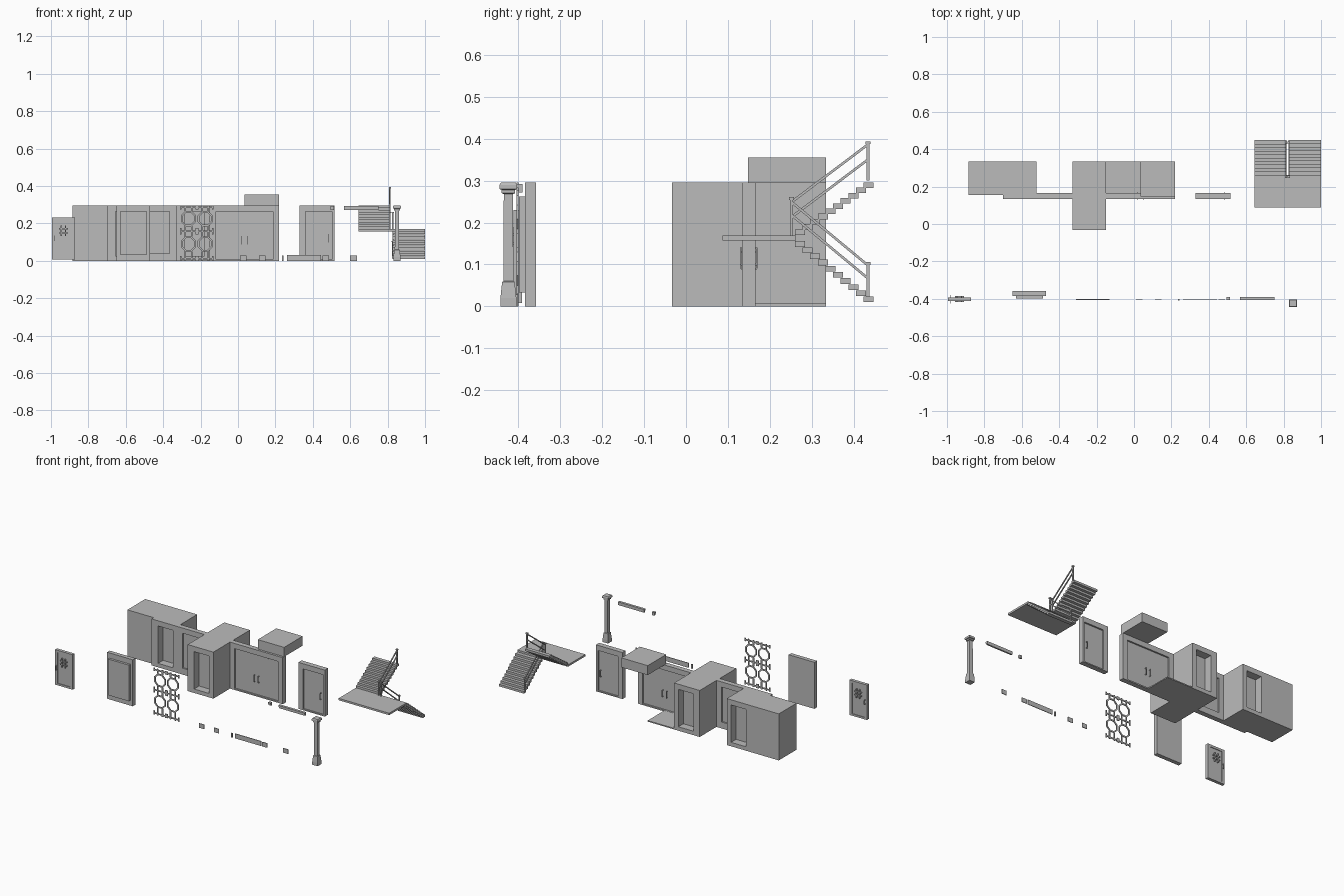
import bpy
import bmesh
from math import pi, cos, sin
from mathutils import Matrix, Vector

default = bpy.data.objects.get("Cube")
if default:
    bpy.data.objects.remove(default, do_unlink=True)

plaster = bpy.data.materials.new("plain grey")
plaster.use_nodes = True
grey = (0.5, 0.5, 0.5, 1)
plaster.diffuse_color = grey
plaster.node_tree.nodes["Principled BSDF"].inputs["Base Color"].default_value = grey

WALL_HEIGHT = 0.295
WALL_FRONT, WALL_BACK = 0.134, 0.166
ROOM_BACK = 0.334
DISPLAY = -0.4


def finish(name, bm):
    """Turn a bmesh into a named grey object."""
    bmesh.ops.recalc_face_normals(bm, faces=bm.faces)
    mesh = bpy.data.meshes.new(name)
    bm.to_mesh(mesh)
    bm.free()
    obj = bpy.data.objects.new(name, mesh)
    bpy.context.collection.objects.link(obj)
    mesh.materials.append(plaster)
    return obj


def add_box(bm, x, y, z):
    """Box between three (low, high) ranges."""
    size = [r[1] - r[0] for r in (x, y, z)]
    mid = [sum(r) / 2 for r in (x, y, z)]
    bmesh.ops.create_cube(bm, size=1, matrix=Matrix.Translation(mid) @ Matrix.Diagonal((*size, 1)))


def boxes(name, *ranges):
    bm = bmesh.new()
    for r in ranges:
        add_box(bm, *r)
    return finish(name, bm)


def beam(bm, start, end, width):
    """Square bar between two points."""
    a, b = Vector(start), Vector(end)
    turn = (b - a).to_track_quat('Z', 'X').to_matrix().to_4x4()
    scale = Matrix.Diagonal((width, width, (b - a).length, 1))
    bmesh.ops.create_cube(bm, size=1, matrix=Matrix.Translation((a + b) / 2) @ turn @ scale)


def framed(name, x, y, z, hole_x, hole_z, recess):
    """Block with a recessed panel on its front and back."""
    core = (y[0] + recess, y[1] - recess)
    parts = [((x[0], hole_x[0]), y, z), ((hole_x[1], x[1]), y, z),
             (hole_x, y, (hole_z[1], z[1])), (hole_x, core, hole_z)]
    if hole_z[0] > z[0]:
        parts.append((hole_x, y, (z[0], hole_z[0])))
    return boxes(name, *parts)


def pull(name, x, y, z, length=0.04):
    """U shaped handles on both sides of a door slab."""
    bm = bmesh.new()
    t = 0.002
    for face, out in ((y[0], -1), (y[1], 1)):
        tip = face + out * 0.01
        reach = (min(face, tip), max(face, tip))
        for end in (z - length / 2, z + length / 2):
            add_box(bm, (x - t, x + t), reach, (end - t, end + t))
        add_box(bm, (x - t, x + t), (tip - t, tip + t), (z - length / 2, z + length / 2))
    return finish(name, bm)


# Room blocks with tall niches
full = (0, WALL_HEIGHT)
niche_z = (0.025, 0.262)
boxes("plain_room_block", ((-0.885, -0.7), (0.155, ROOM_BACK), full))
framed("side_room_block", (-0.7, -0.52), (WALL_FRONT, ROOM_BACK), full, (-0.655, -0.55), niche_z, 0.05)
framed("centre_room_block", (-0.33, -0.15), (-0.033, ROOM_BACK), full, (-0.285, -0.18), niche_z, 0.05)

# Walls
wall = (WALL_FRONT, WALL_BACK)
framed("window_wall", (-0.52, -0.33), wall, full, (-0.485, -0.365), (0.04, 0.262), 0.01)
framed("double_door_wall", (-0.15, 0.22), wall, full, (-0.118, 0.188), (0.007, 0.262), 0.01)
framed("single_door_wall", (0.33, 0.515), wall, full, (0.362, 0.503), (0.007, 0.262), 0.01)
boxes("double_door_threshold", ((-0.118, 0.188), wall, (0, 0.008)))
boxes("room_floor", ((-0.15, 0.035), (WALL_BACK, ROOM_BACK), (0, 0.007)))
boxes("roof_block", ((0.035, 0.22), (0.148, ROOM_BACK), (WALL_HEIGHT, 0.355)))

# Door leaves and pulls
slab = (WALL_FRONT + 0.007, WALL_BACK - 0.007)
for side, x in (("right", (-0.115, 0.033)), ("left", (0.037, 0.185))):
    boxes(side + "_door_leaf", (x, slab, (0.01, 0.258)))
pull("right_door_pull", 0.02, slab, 0.11)
pull("left_door_pull", 0.05, slab, 0.11)
pull("single_door_pull", 0.485, slab, 0.12)

# Small door with a barred peephole
door_y = (DISPLAY - 0.012, DISPLAY + 0.008)
framed("small_door", (-0.995, -0.872), door_y, (0.008, 0.23), (-0.977, -0.89), (0.02, 0.215), 0.004)
bars = []
bar_y = (DISPLAY - 0.018, DISPLAY + 0.014)
for offset in (-0.011, 0.011):
    for x, z in ((offset, 0), (0, offset)):
        w, h = (0.003, 0.028) if x else (0.024, 0.003)
        bars.append(((x - 0.934 - w, x - 0.934 + w), bar_y, (z + 0.16 - h, z + 0.16 + h)))
boxes("peephole_bars", *bars)
pull("small_door_pull", -0.982, door_y, 0.12, 0.025)

# Wall panel with raised front
boxes("wall_panel", ((-0.65, -0.47), (-0.384, -0.358), full))
boxes("raised_panel", ((-0.632, -0.487), (-0.399, -0.384), (0.033, 0.262)))

# Lattice screen of octagon rings and joining strips
bm = bmesh.new()
depth = (DISPLAY - 0.005, DISPLAY)
for cx in (-0.265, -0.175):
    for cz in (0.225, 0.09):
        rings = []
        for r in (0.044, 0.034):
            for y in depth:
                rings.append([bm.verts.new((cx + r * cos(pi / 8 + k * pi / 4), y,
                                            cz + r * sin(pi / 8 + k * pi / 4))) for k in range(8)])
        outer_f, outer_b, inner_f, inner_b = rings
        for p, q in ((outer_f, outer_b), (outer_b, inner_b), (inner_b, inner_f), (inner_f, outer_f)):
            for k in range(8):
                n = (k + 1) % 8
                bm.faces.new((p[k], p[n], q[n], q[k]))
    for side in (-0.017, 0.017):
        x = (cx + side - 0.004, cx + side + 0.004)
        for z in ((0, 0.05), (0.13, 0.185), (0.265, WALL_HEIGHT)):
            add_box(bm, x, depth, z)
    for z in (0.157, 0.01, 0.285):
        add_box(bm, (cx - 0.038, cx + 0.038), depth, (z - 0.004, z + 0.004))
    for x in (cx - 0.041, cx + 0.041):
        for z in ((0.14, 0.175), (0, 0.025), (0.275, WALL_HEIGHT)):
            add_box(bm, (x - 0.004, x + 0.004), depth, z)
finish("lattice_screen", bm)

# Skirting pieces and small plates
thin = (DISPLAY - 0.004, DISPLAY)
boxes("skirting_strip", ((0.262, 0.445), thin, (0, 0.03)))
boxes("skirting_end", ((0.236, 0.244), (DISPLAY - 0.008, DISPLAY), (0, 0.028)))
for i, x in enumerate((0.01, 0.113, 0.452, 0.6)):
    boxes("skirting_plate_%d" % i, ((x, x + 0.035), thin, (0, 0.028)))

# Crown moulding and its corner
for name, x0, x1 in (("crown_moulding", 0.567, 0.75), ("crown_corner", 0.495, 0.512)):
    boxes(name, ((x0, x1), (DISPLAY - 0.006, DISPLAY + 0.01), (0.282, 0.292)),
          ((x0, x1), (DISPLAY, DISPLAY + 0.01), (0.272, 0.282)))

# Square column from stacked profile levels
bm = bmesh.new()
profile = [(0, 0.019), (0.02, 0.019), (0.058, 0.015), (0.06, 0.012), (0.268, 0.011),
           (0.27, 0.016), (0.278, 0.016), (0.28, 0.021), (0.29, 0.021), (WALL_HEIGHT, 0.018)]
levels = []
for z, r in profile:
    levels.append([bm.verts.new((0.85 + r * sx, -0.424 + r * sy, z))
                   for sx, sy in ((-1, -1), (1, -1), (1, 1), (-1, 1))])
for low, high in zip(levels, levels[1:]):
    for k in range(4):
        n = (k + 1) % 4
        bm.faces.new((low[k], low[n], high[n], high[k]))
bm.faces.new(levels[0])
bm.faces.new(levels[-1])
finish("column", bm)

# Staircase: landing and two flights
boxes("landing", ((0.645, 1), (0.087, 0.262), (0.157, 0.169)))
STEPS = 10
for name, x, z0, rise in (("upper_flight", (0.645, 0.815), 0.17, 0.0125),
                          ("lower_flight", (0.825, 1), 0.142, -0.0147)):
    steps = []
    for i in range(STEPS):
        y, z = 0.26 + i * 0.0182, z0 + i * rise
        steps.append((x, (y, y + 0.024), (z, z + 0.0135)))
    boxes(name, *steps)

# Railings with posts, caps and double rails
NEAR, FAR = 0.252, 0.434
for name, x, foot, drop in (("upper_railing", 0.812, 0.3, 0.04), ("lower_railing", 0.828, 0.012, 0.035)):
    bm = bmesh.new()
    top = foot + 0.09
    for y, low, high in ((NEAR, 0.165, 0.257), (FAR, foot, top)):
        beam(bm, (x, y, low), (x, y, high), 0.007)
        add_box(bm, (x - 0.006, x + 0.006), (y - 0.006, y + 0.006), (high - 0.003, high + 0.004))
    for down in (0.004, drop):
        beam(bm, (x, NEAR, 0.253 - down), (x, FAR, top - down), 0.006)
    finish(name, bm)
